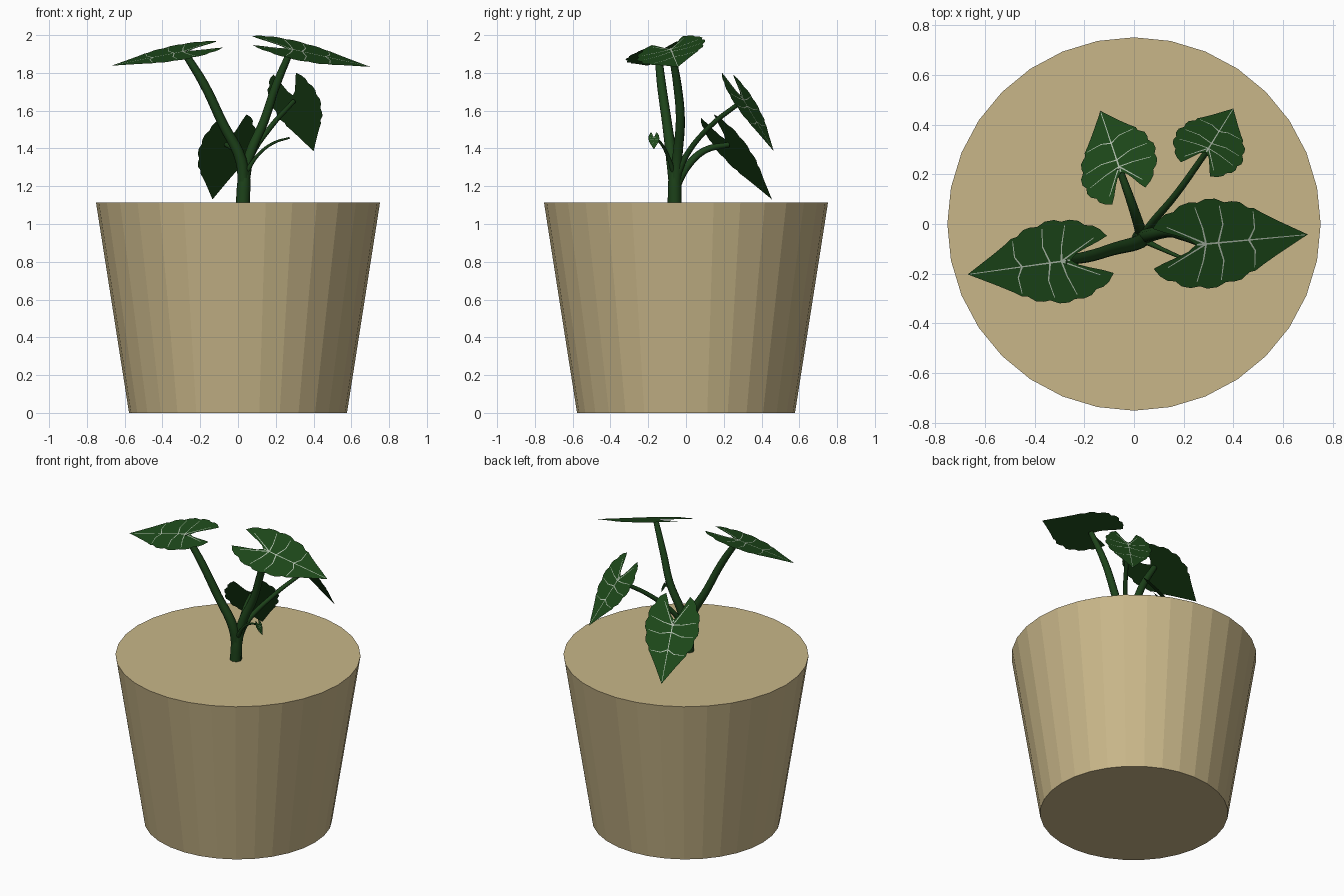
import bpy, bmesh, math
from mathutils import Vector

if "Cube" in bpy.data.objects:
    bpy.data.objects.remove(bpy.data.objects["Cube"])


def material(name, rgb):
    m = bpy.data.materials.new(name)
    m.diffuse_color = (*rgb, 1)
    m.use_nodes = True
    m.node_tree.nodes["Principled BSDF"].inputs["Base Color"].default_value = m.diffuse_color
    return m


CLAY = material("clay", (0.58, 0.47, 0.25))
LEAF = material("leaf_green", (0.012, 0.065, 0.010))
STEM = material("stem_green", (0.012, 0.055, 0.010))
VEIN = material("vein_pale", (0.42, 0.50, 0.40))

# Tapered pot with a closed flat top
bpy.ops.mesh.primitive_cone_add(vertices=32, radius1=0.577, radius2=0.752,
                                depth=1.115, location=(0, 0, 1.115 / 2))
pot = bpy.context.object
pot.name = "pot"
pot.data.materials.append(CLAY)


def stem(name, points):
    """Tapered tube through (x, y, z, radius) points."""
    cu = bpy.data.curves.new(name, 'CURVE')
    cu.dimensions = '3D'
    cu.bevel_depth = 1.0
    cu.bevel_resolution = 2
    cu.resolution_u = 5
    cu.use_fill_caps = True
    sp = cu.splines.new('BEZIER')
    sp.bezier_points.add(len(points) - 1)
    for bp, (x, y, z, r) in zip(sp.bezier_points, points):
        bp.co = (x, y, z)
        bp.radius = r
        bp.handle_left_type = bp.handle_right_type = 'AUTO'
    ob = bpy.data.objects.new(name, cu)
    bpy.context.collection.objects.link(ob)
    bpy.ops.object.select_all(action='DESELECT')
    ob.select_set(True)
    bpy.context.view_layer.objects.active = ob
    bpy.ops.object.convert(target='MESH')
    ob = bpy.context.object
    ob.data.materials.clear()
    ob.data.materials.append(STEM)
    bpy.ops.object.shade_smooth_by_angle(angle=math.radians(50))


# Half outline (forward, sideways) of an arrow-shaped leaf, tip at (1, 0)
OUTLINE = [(1, 0), (.85, .085), (.7, .17), (.56, .255), (.48, .31), (.42, .32),
           (.34, .385), (.26, .40), (.19, .395), (.10, .44), (0, .445),
           (-.07, .415), (-.16, .425), (-.25, .40), (-.31, .345), (-.39, .33),
           (-.46, .28), (-.52, .20), (-.42, .155), (-.28, .105), (-.17, .06),
           (-.10, 0)]
# Vein centre lines for one half; the first is the midrib
VEINS = [[(-.09, 0), (.4, 0), (.97, 0)],
         [(0, 0), (-.15, .08), (-.38, .20)],
         [(0, 0), (-.03, .16), (-.10, .37)],
         [(.12, 0), (.17, .18), (.14, .37)],
         [(.42, 0), (.48, .11), (.47, .28)]]


def leaf(name, base, tip, side):
    """Flat leaf from stalk joint to tip; side is the rough sideways direction."""
    base, tip, side = Vector(base), Vector(tip), Vector(side)
    fwd = tip - base
    size = fwd.length
    side = (side - fwd * side.dot(fwd) / size ** 2).normalized() * size
    up = fwd.cross(side).normalized()
    if up.z < 0:
        up = -up

    def put(p, s=1, lift=0.0):
        return base + fwd * p[0] + side * (p[1] * s) + up * lift

    # Blade
    bm = bmesh.new()
    ring = [put(p) for p in OUTLINE] + [put(p, -1) for p in OUTLINE[-2:0:-1]]
    f = bm.faces.new([bm.verts.new(c) for c in ring])
    f.normal_update()
    if f.normal.dot(up) < 0:
        f.normal_flip()
    bmesh.ops.triangulate(bm, faces=[f])

    # Veins as thin tapering strips just above the blade
    for i, line in enumerate(VEINS):
        for s in ((1,) if i == 0 else (1, -1)):
            pts = [put(p, s, 0.0015) for p in line]
            rows = []
            for k, c in enumerate(pts):
                d = pts[min(k + 1, 2)] - pts[max(k - 1, 0)]
                w = d.cross(up).normalized() * size * (.009 - .0025 * k)
                rows.append((bm.verts.new(c - w), bm.verts.new(c + w)))
            for (a, b), (c, d) in zip(rows, rows[1:]):
                q = bm.faces.new((a, b, d, c))
                q.material_index = 1
                q.normal_update()
                if q.normal.dot(up) < 0:
                    q.normal_flip()
    me = bpy.data.meshes.new(name)
    bm.to_mesh(me)
    bm.free()
    me.materials.append(LEAF)
    me.materials.append(VEIN)
    bpy.context.collection.objects.link(bpy.data.objects.new(name, me))


# Trunk and the five stalks
stem("trunk", [(.025, -.06, 1.10, .037), (.03, -.06, 1.2, .036), (.035, -.06, 1.30, .028)])
stem("stalk_left", [(.03, -.06, 1.2, .03), (.015, -.075, 1.34, .03), (-.08, -.10, 1.53, .026),
                    (-.18, -.13, 1.74, .024), (-.285, -.148, 1.91, .019)])
stem("stalk_right", [(.03, -.055, 1.2, .03), (.06, -.045, 1.36, .028), (.14, -.03, 1.55, .025),
                     (.20, -.045, 1.73, .023), (.28, -.078, 1.92, .018)])
stem("stalk_back_right", [(.04, -.05, 1.25, .02), (.07, .0, 1.36, .016), (.17, .12, 1.51, .014),
                          (.295, .295, 1.65, .012)])
stem("stalk_back_left", [(.035, -.055, 1.2, .025), (.015, .01, 1.31, .021), (-.015, .10, 1.39, .018),
                         (-.06, .225, 1.42, .014)])
stem("stalk_small", [(.04, -.065, 1.27, .014), (.11, -.10, 1.37, .009), (.19, -.135, 1.43, .007),
                     (.272, -.168, 1.456, .005)])

# Leaves
leaf("leaf_left", (-.292, -.15, 1.912), (-.67, -.203, 1.838), (0, 1, .25))
leaf("leaf_right", (.29, -.08, 1.923), (.70, -.042, 1.832), (0, 1, .28))
leaf("leaf_back_right", (.30, .304, 1.655), (.40, .465, 1.385), (-.8, .42, -.1))
leaf("leaf_back_left", (-.06, .23, 1.42), (-.135, .455, 1.13), (1, .5, .15))
leaf("leaf_small", (.275, -.17, 1.455), (.302, -.17, 1.395), (0, 1, 0))
